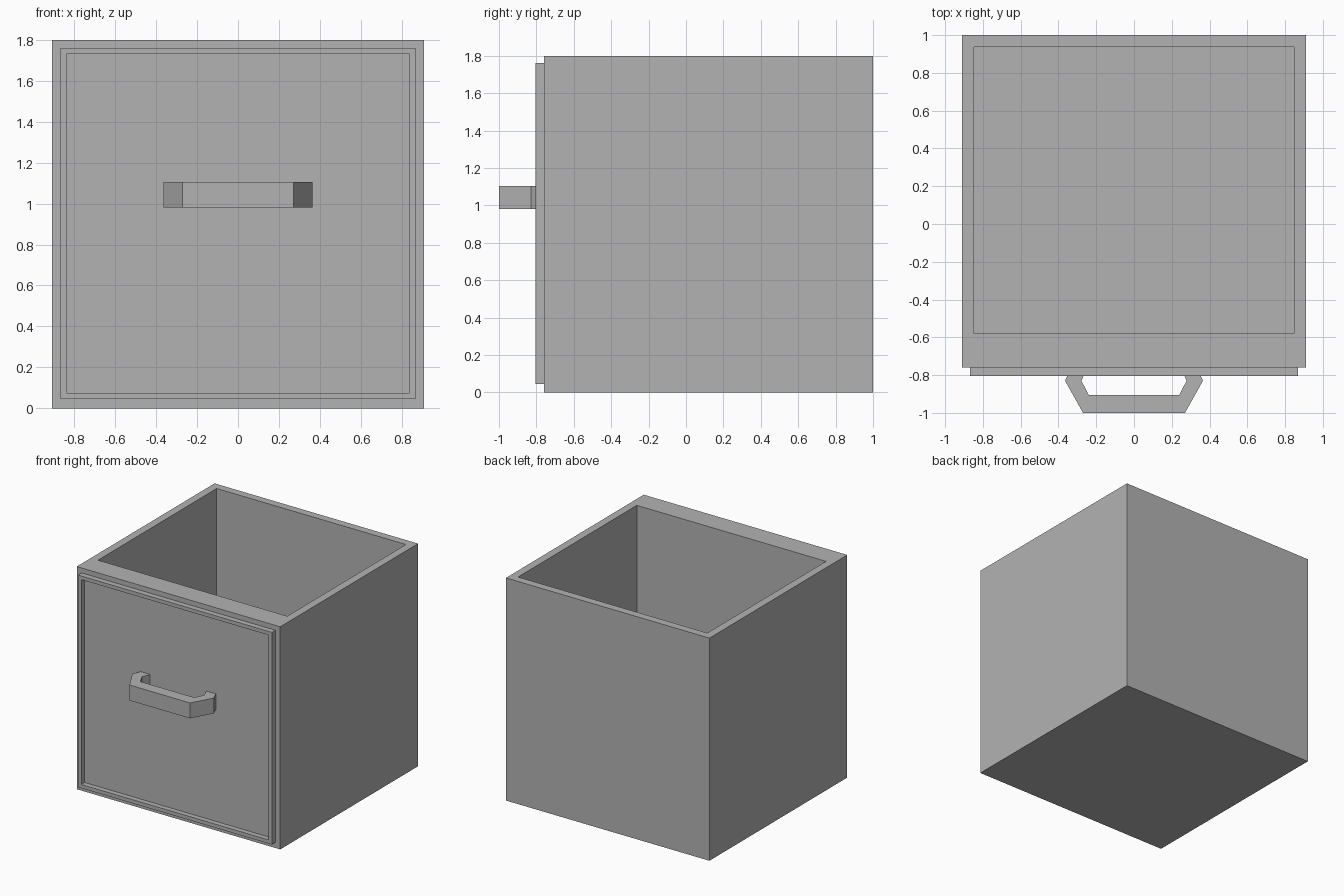
import bpy, bmesh
from mathutils import Vector

cube = bpy.data.objects.get("Cube")
if cube:
    bpy.data.objects.remove(cube, do_unlink=True)

grey = bpy.data.materials.new("plain grey")
grey.use_nodes = True
colour = (0.45, 0.45, 0.45, 1)
grey.diffuse_color = colour
grey.node_tree.nodes["Principled BSDF"].inputs["Base Color"].default_value = colour


def finish(bm, name):
    bmesh.ops.recalc_face_normals(bm, faces=bm.faces[:])
    mesh = bpy.data.meshes.new(name)
    bm.to_mesh(mesh)
    bm.free()
    mesh.materials.append(grey)
    obj = bpy.data.objects.new(name, mesh)
    bpy.context.collection.objects.link(obj)
    return obj


def block(low, high):
    bm = bmesh.new()
    low, high = Vector(low), Vector(high)
    bmesh.ops.create_cube(bm, size=1)
    for v in bm.verts:
        v.co = (low + high) / 2 + v.co * (high - low)
    bm.normal_update()
    return bm


def facing(bm, direction):
    return max(bm.faces, key=lambda f: f.normal.dot(Vector(direction)))


def push(bm, face, offset):
    moved = bmesh.ops.extrude_discrete_faces(bm, faces=[face])["faces"][0]
    bmesh.ops.translate(bm, vec=offset, verts=moved.verts[:])


# Open box: a thicker wall at the front, hollowed from above
FRONT = -0.76
box = block((-0.91, FRONT, 0), (0.91, 1, 1.8))
top = facing(box, (0, 0, 1))
bmesh.ops.inset_region(box, faces=[top], thickness=0.09)
for v in top.verts:
    if v.co.y < 0:
        v.co.y = -0.58
push(box, top, (0, 0, -1.71))
finish(box, "drawer_box")

# Front plate with a raised border around a sunken panel
plate = block((-0.867, -0.805, 0.045), (0.867, FRONT, 1.76))
face = facing(plate, (0, -1, 0))
bmesh.ops.inset_region(plate, faces=[face], thickness=0.042)
push(plate, face, (0, 0.042, 0))
finish(plate, "front_panel")

# Bent handle: half outline mirrored, then raised to its height
half = [(0.335, FRONT), (0.365, -0.83), (0.27, -1)]
inner = [(0.24, -0.905), (0.278, -0.83), (0.25, FRONT)]
mirror = lambda pts: [(-x, y) for x, y in reversed(pts)]
outline = half + mirror(half) + mirror(inner) + inner
handle = bmesh.new()
base = handle.faces.new([handle.verts.new((x, y, 0.98)) for x, y in outline])
raised = bmesh.ops.extrude_face_region(handle, geom=[base], use_keep_orig=True)["geom"]
bmesh.ops.translate(handle, vec=(0, 0, 0.125),
                    verts=[g for g in raised if isinstance(g, bmesh.types.BMVert)])
finish(handle, "handle")
